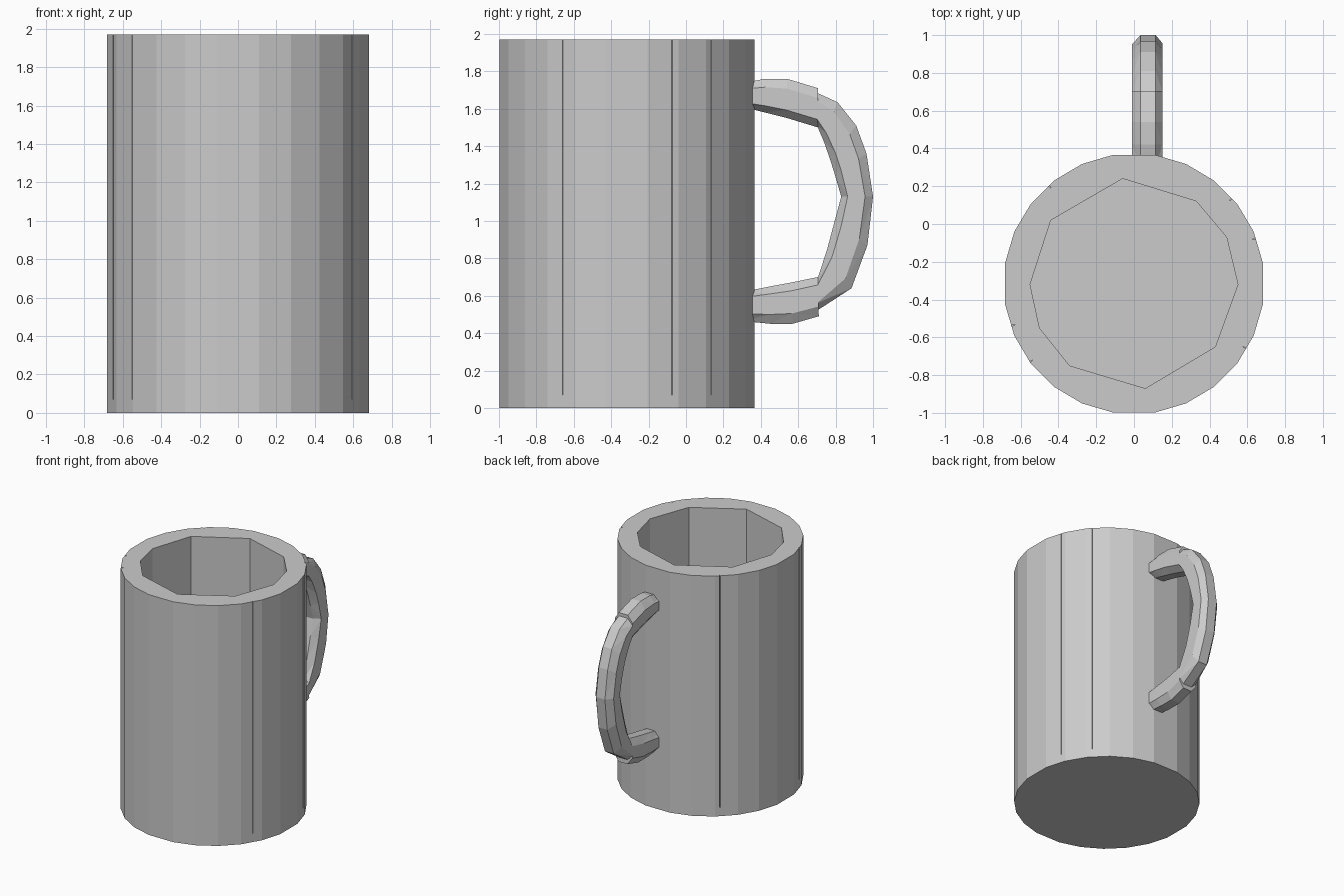
import bpy, bmesh
from math import sin, cos, radians
from mathutils import Vector

cube = bpy.data.objects.get("Cube")
if cube:
    bpy.data.objects.remove(cube, do_unlink=True)

CENTRE_Y, RADIUS, HEIGHT, FLOOR = -0.316, 0.691, 1.97, 0.07

grey = bpy.data.materials.new("plain_grey")
grey.use_nodes = True
grey.diffuse_color = (0.6, 0.6, 0.6, 1)
grey.node_tree.nodes["Principled BSDF"].inputs["Base Color"].default_value = (0.6, 0.6, 0.6, 1)


def loft(bm, rings):
    """Skin a row of closed point rings and cap both ends."""
    rows = [[bm.verts.new(p) for p in ring] for ring in rings]
    n = len(rows[0])
    for a, b in zip(rows, rows[1:]):
        for i in range(n):
            j = (i + 1) % n
            bm.faces.new((a[i], a[j], b[j], b[i]))
    bm.faces.new(rows[0][::-1])
    bm.faces.new(rows[-1])


def prism(bm, outline, low, high):
    loft(bm, [[(x, y, z) for x, y in outline] for z in (low, high)])


def finish(name, bm):
    bmesh.ops.recalc_face_normals(bm, faces=bm.faces)
    mesh = bpy.data.meshes.new(name)
    bm.to_mesh(mesh)
    bm.free()
    mesh.materials.append(grey)
    obj = bpy.data.objects.new(name, mesh)
    bpy.context.collection.objects.link(obj)
    return obj


def on_circle(angle, radius=RADIUS):
    a = radians(angle)
    return Vector((radius * cos(a), CENTRE_Y + radius * sin(a)))


# Cup body: four wide flats with five narrower facets between them
bm = bmesh.new()
prism(bm, [on_circle(90 * q + 9.2 + 14.32 * k) for q in range(4) for k in range(6)], 0, HEIGHT)
cup = finish("cup_body", bm)

# Cutter: uneven ten-sided hollow plus fine upright grooves in the outside
hollow = [(-0.06, 0.24), (-0.44, 0.02), (-0.55, -0.32), (-0.50, -0.55), (-0.34, -0.75),
          (0.06, -0.87), (0.43, -0.65), (0.55, -0.32), (0.49, -0.07), (0.33, 0.12)]
bm = bmesh.new()
prism(bm, hollow, FLOOR, HEIGHT + 0.1)
for angle in (20.5, 41, 131, 199, 217, 330):
    prism(bm, [on_circle(angle - 0.5, 0.72), on_circle(angle + 0.5, 0.72),
               on_circle(angle, 0.665)], FLOOR, HEIGHT + 0.1)
cutter = finish("hollow_cutter", bm)
cutter.hide_render = True
cutter.hide_viewport = True

cut = cup.modifiers.new("hollow", "BOOLEAN")
cut.operation = "DIFFERENCE"
cut.solver = "EXACT"
cut.object = cutter

# Handle cross-section: sideways offset, and share of the way from inside to outside
SECTION = [(-0.045, 0), (0.03, 0), (0.08, 0.2), (0.08, 0.75),
           (0.045, 1), (-0.035, 1), (-0.08, 0.72), (-0.08, 0.25)]


def handle_part(name, stations):
    """Loft the section along pairs of inner and outer points (y, z, y, z)."""
    rings = []
    for iy, iz, oy, oz in stations:
        inner, outer = Vector((0.07, iy, iz)), Vector((0.07, oy, oz))
        rings.append([inner.lerp(outer, t) + Vector((x, 0, 0)) for x, t in SECTION])
    bm = bmesh.new()
    loft(bm, rings)
    bmesh.ops.triangulate(bm, faces=bm.faces)
    return finish(name, bm)


handle_part("handle_upper_arm", [(0.30, 1.61, 0.30, 1.735), (0.42, 1.58, 0.42, 1.76),
                                 (0.54, 1.55, 0.54, 1.76), (0.705, 1.50, 0.705, 1.71)])
handle_part("handle_grip", [(0.70, 1.51, 0.70, 1.685), (0.735, 1.43, 0.81, 1.635),
                            (0.77, 1.33, 0.91, 1.51), (0.795, 1.25, 0.965, 1.36),
                            (0.83, 1.13, 1.0, 1.13), (0.795, 1.00, 0.97, 0.87),
                            (0.755, 0.85, 0.885, 0.64), (0.70, 0.68, 0.70, 0.52)])
handle_part("handle_lower_arm", [(0.705, 0.70, 0.71, 0.49), (0.56, 0.67, 0.57, 0.45),
                                 (0.45, 0.65, 0.45, 0.45), (0.30, 0.62, 0.30, 0.465)])
